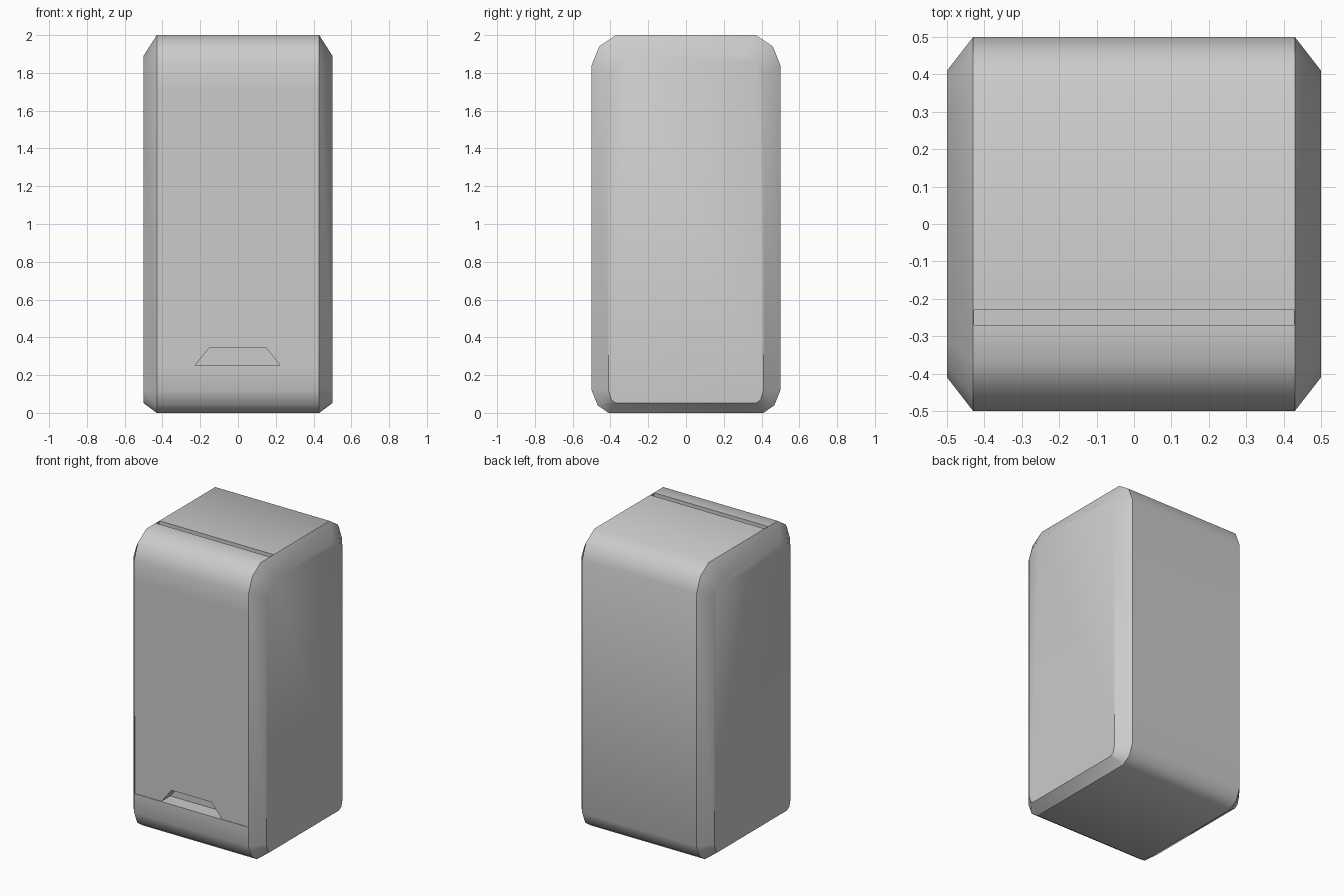
import bpy, bmesh
from math import radians

if "Cube" in bpy.data.objects:
    bpy.data.objects.remove(bpy.data.objects["Cube"])


def make_object(name, bm):
    bmesh.ops.recalc_face_normals(bm, faces=bm.faces)
    mesh = bpy.data.meshes.new(name)
    bm.to_mesh(mesh)
    bm.free()
    obj = bpy.data.objects.new(name, mesh)
    bpy.context.collection.objects.link(obj)
    return obj


def loft(name, rings):
    """Closed solid through matching rings of points."""
    bm = bmesh.new()
    loops = [[bm.verts.new(p) for p in ring] for ring in rings]
    n = len(loops[0])
    for a, b in zip(loops, loops[1:]):
        for i in range(n):
            j = (i + 1) % n
            bm.faces.new((a[i], a[j], b[j], b[i]))
    bm.faces.new(loops[0])
    bm.faces.new(loops[-1])
    return make_object(name, bm)


def side_ring(x, half):
    """Mirror a half profile (y, z) across y = 0 at the given x."""
    full = half + [(-y, z) for y, z in reversed(half)]
    return [(x, y, z) for y, z in full]


def cut(body, cutter):
    mod = body.modifiers.new("cut", 'BOOLEAN')
    mod.operation = 'DIFFERENCE'
    mod.solver = 'EXACT'
    mod.object = cutter
    bpy.context.view_layer.objects.active = body
    bpy.ops.object.modifier_apply(modifier=mod.name)
    bpy.data.objects.remove(cutter)


# Housing: rounded profile with chamfered, inset end caps
outer = [(0.41, 0), (0.468, 0.04), (0.5, 0.12),
         (0.5, 1.84), (0.46, 1.94), (0.37, 2.0)]
inner = [(0.37, 0.052), (0.395, 0.068), (0.41, 0.12),
         (0.41, 1.80), (0.38, 1.86), (0.31, 1.89)]
housing = loft("housing", [side_ring(-0.5, inner), side_ring(-0.43, outer),
                           side_ring(0.43, outer), side_ring(0.5, inner)])

# Slot across the top
slot = [(-0.27, 1.96), (-0.23, 1.96), (-0.23, 2.1), (-0.27, 2.1)]
cut(housing, loft("slot_cutter", [[(x, y, z) for y, z in slot]
                                  for x in (-0.428, 0.428)]))

# Front panel set back very slightly, leaving a ledge above the base
panel = [(-0.496, 0.25), (-0.499, 1.7), (-0.6, 1.7), (-0.6, 0.25)]
cut(housing, loft("panel_cutter", [[(x, y, z) for y, z in panel]
                                   for x in (-0.428, 0.428)]))

# Trapezoid finger recess
recess = [(-0.228, 0.25), (0.224, 0.25), (0.148, 0.345), (-0.152, 0.345)]
cut(housing, loft("recess_cutter", [[(x, y, z) for x, z in recess]
                                    for y in (-0.55, -0.4)]))

# Smooth rounded corners, crisp chamfers
bpy.ops.object.select_all(action='DESELECT')
housing.select_set(True)
bpy.context.view_layer.objects.active = housing
bpy.ops.object.shade_smooth_by_angle(angle=radians(35))
